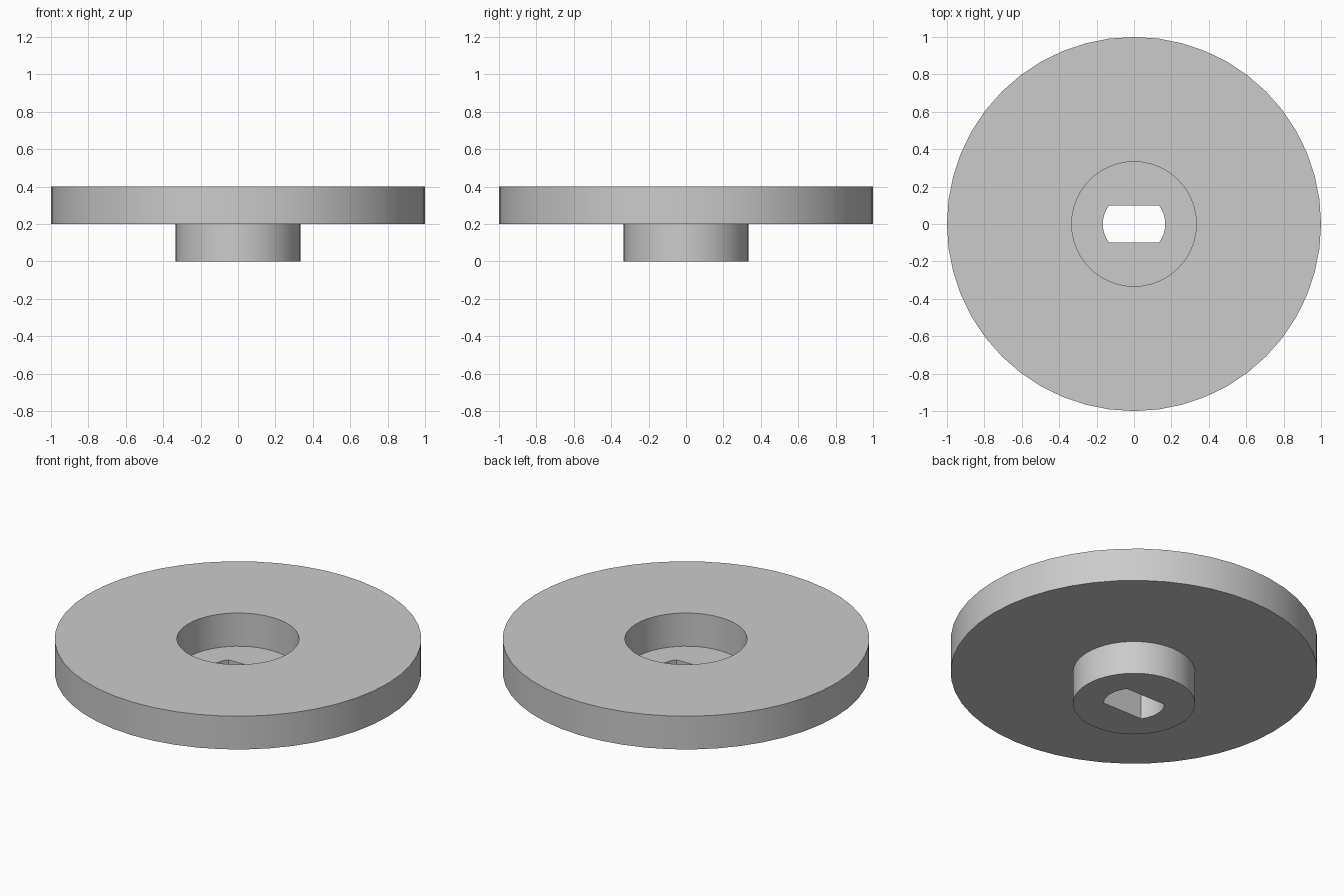
import bpy
import bmesh
from math import cos, sin, tau, radians

SEGMENTS = 48
DISC_R, HUB_R, SLOT_R, SLOT_HALF = 1.0, 0.333, 0.167, 0.1
HUB_TOP, DISC_TOP = 0.2, 0.4

cube = bpy.data.objects.get("Cube")
if cube:
    bpy.data.objects.remove(cube, do_unlink=True)

grey = bpy.data.materials.new("plain grey")
grey.use_nodes = True
colour = (0.6, 0.6, 0.6, 1)
grey.diffuse_color = colour
grey.node_tree.nodes["Principled BSDF"].inputs["Base Color"].default_value = colour


def outline(radius, half_width=None):
    """Circle, optionally trimmed by two flats parallel to x."""
    limit = radius if half_width is None else half_width
    angles = [tau * i / SEGMENTS for i in range(SEGMENTS)]
    return [(radius * cos(a), max(-limit, min(limit, radius * sin(a)))) for a in angles]


def pierced_plate(name, outer, inner, bottom, top):
    """Solid plate between an outer and an inner outline."""
    bm = bmesh.new()
    loops = [[bm.verts.new((x, y, z)) for x, y in points]
             for points, z in ((inner, bottom), (outer, bottom), (outer, top), (inner, top))]
    for k, loop in enumerate(loops):
        following = loops[(k + 1) % len(loops)]
        for i in range(SEGMENTS):
            j = (i + 1) % SEGMENTS
            bm.faces.new((loop[i], loop[j], following[j], following[i]))
    bmesh.ops.recalc_face_normals(bm, faces=bm.faces)
    mesh = bpy.data.meshes.new(name)
    bm.to_mesh(mesh)
    bm.free()
    mesh.materials.append(grey)
    obj = bpy.data.objects.new(name, mesh)
    bpy.context.collection.objects.link(obj)
    bpy.ops.object.select_all(action='DESELECT')
    obj.select_set(True)
    bpy.context.view_layer.objects.active = obj
    bpy.ops.object.shade_smooth_by_angle(angle=radians(30))
    return obj


# Wide disc with a round recess through its middle
pierced_plate("disc", outline(DISC_R), outline(HUB_R), HUB_TOP, DISC_TOP)

# Hub below, pierced by a slot with two flats and two rounded ends
pierced_plate("hub", outline(HUB_R), outline(SLOT_R, SLOT_HALF), 0, HUB_TOP)
